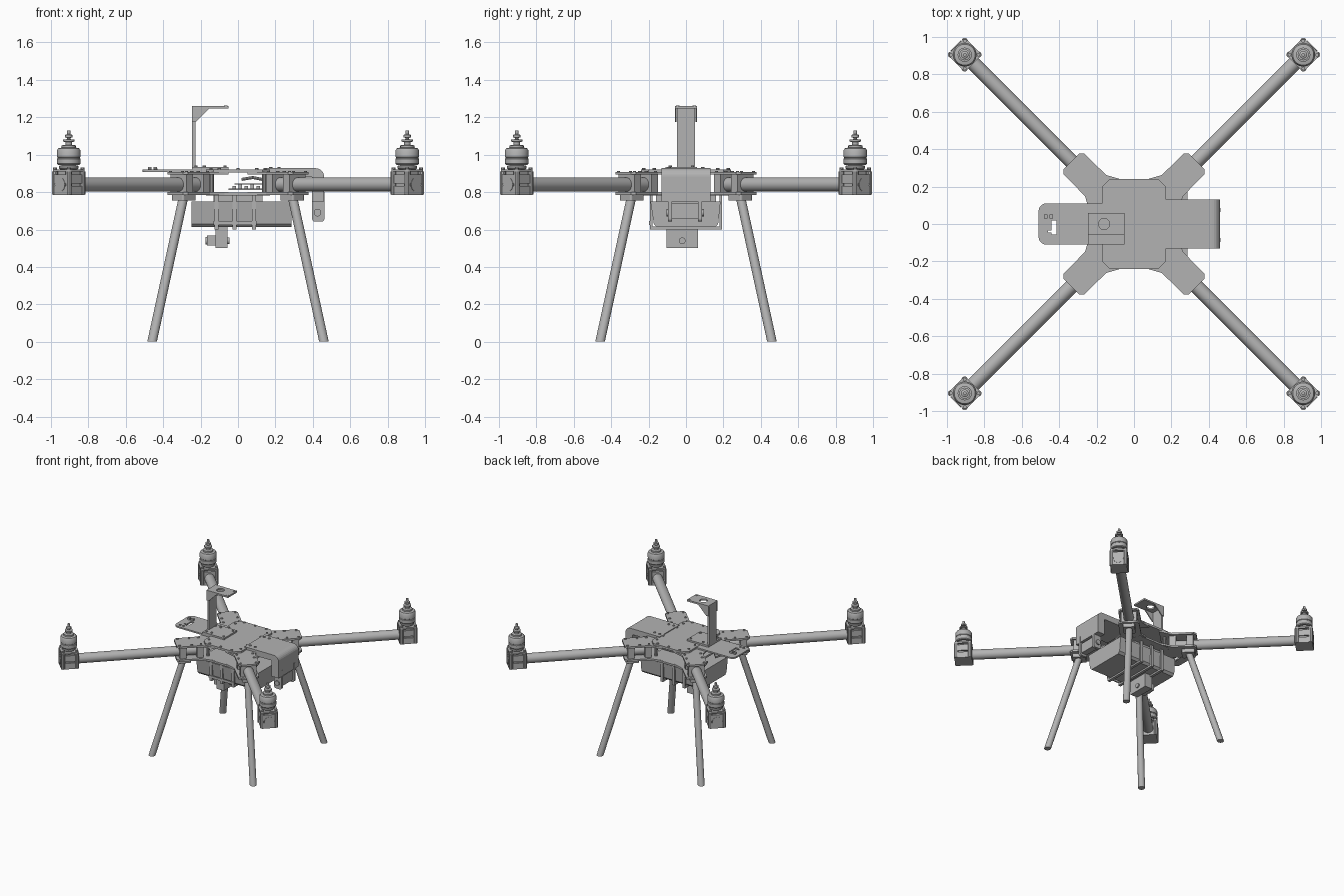
import bpy, bmesh
from math import pi, sin, cos, sqrt
from mathutils import Matrix, Vector

cube = bpy.data.objects.get("Cube")
if cube:
    bpy.data.objects.remove(cube, do_unlink=True)

grey = bpy.data.materials.new("satin_grey")
grey.use_nodes = True
grey.diffuse_color = (0.45, 0.45, 0.45, 1)
grey.node_tree.nodes["Principled BSDF"].inputs["Base Color"].default_value = (0.45, 0.45, 0.45, 1)


def finish(name, bm, smooth=False):
    bmesh.ops.recalc_face_normals(bm, faces=bm.faces)
    mesh = bpy.data.meshes.new(name)
    bm.to_mesh(mesh)
    bm.free()
    mesh.materials.append(grey)
    ob = bpy.data.objects.new(name, mesh)
    bpy.context.collection.objects.link(ob)
    if smooth:
        bpy.ops.object.select_all(action='DESELECT')
        ob.select_set(True)
        bpy.context.view_layer.objects.active = ob
        bpy.ops.object.shade_smooth_by_angle(angle=0.6)
    return ob


def box(name, x, y, z, bevel=0, axis=2, keep=lambda c: True):
    """Box from ranges; edges along one axis may be rounded."""
    bm = bmesh.new()
    size = Vector((x[1] - x[0], y[1] - y[0], z[1] - z[0]))
    mid = Vector((x[0] + x[1], y[0] + y[1], z[0] + z[1])) / 2
    bmesh.ops.create_cube(bm, size=1)
    for v in bm.verts:
        v.co = Vector(a * b for a, b in zip(v.co, size)) + mid
    if bevel:
        edges = [e for e in bm.edges
                 if abs((e.verts[0].co - e.verts[1].co).normalized()[axis]) > 0.9
                 and keep((e.verts[0].co + e.verts[1].co) / 2)]
        bmesh.ops.bevel(bm, geom=edges, offset=bevel, segments=5, profile=0.5, affect='EDGES')
    return finish(name, bm)


def prism(name, pts, lo, hi, axis=1):
    """Extrude an outline along x, y or z."""
    bm = bmesh.new()
    put = {0: lambda a, b, d: (d, a, b), 1: lambda a, b, d: (a, d, b), 2: lambda a, b, d: (a, b, d)}[axis]
    face = bm.faces.new([bm.verts.new(put(a, b, lo)) for a, b in pts])
    out = bmesh.ops.extrude_face_region(bm, geom=[face])
    shift = Vector(put(0, 0, hi - lo))
    bmesh.ops.translate(bm, vec=shift, verts=[v for v in out["geom"] if isinstance(v, bmesh.types.BMVert)])
    return finish(name, bm)


def lathe(name, profile, centre=(0, 0), n=24):
    """Turned part from (radius, z) pairs."""
    bm = bmesh.new()
    rings = [[bm.verts.new((centre[0] + r * cos(2 * pi * i / n), centre[1] + r * sin(2 * pi * i / n), z))
              for i in range(n)] for r, z in profile]
    for a, b in zip(rings, rings[1:]):
        for i in range(n):
            bm.faces.new((a[i], a[(i + 1) % n], b[(i + 1) % n], b[i]))
    bm.faces.new(rings[0])
    bm.faces.new(rings[-1])
    return finish(name, bm, True)


def rod(name, a, b, r, n=20):
    """Straight round bar between two points."""
    a, b = Vector(a), Vector(b)
    bm = bmesh.new()
    turn = (b - a).to_track_quat('Z', 'Y').to_matrix().to_4x4()
    bmesh.ops.create_cone(bm, cap_ends=True, segments=n, radius1=r, radius2=r, depth=(b - a).length,
                          matrix=Matrix.Translation((a + b) / 2) @ turn)
    return finish(name, bm, True)


def bolts(name, spots, z, r=0.009, h=0.006):
    bm = bmesh.new()
    for x, y in spots:
        bmesh.ops.create_cone(bm, cap_ends=True, segments=10, radius1=r, radius2=r, depth=h,
                              matrix=Matrix.Translation((x, y, z + h / 2)))
    return finish(name, bm)


def cut(ob, cutters):
    for c in cutters:
        c.hide_render = True
        c.hide_viewport = True
        m = ob.modifiers.new("cut", 'BOOLEAN')
        m.operation, m.solver, m.object = 'DIFFERENCE', 'EXACT', c


# One arm along +x, then repeated on the four diagonals
M = 0.905 * sqrt(2)
arm = [rod("arm_tube", (0.27, 0, 0.84), (M + 0.068, 0, 0.84), 0.038, 28)]
for name, z in (("arm_plate_upper", (0.893, 0.908)), ("arm_plate_lower", (0.785, 0.8))):
    arm.append(prism(name, [(0.2, -0.13), (0.29, -0.08), (0.455, -0.078), (0.474, -0.058),
                            (0.474, 0.058), (0.455, 0.078), (0.29, 0.08), (0.2, 0.13)], *z, axis=2))
arm.append(box("arm_clamp_outer", (0.40, 0.45), (-0.06, 0.06), (0.8, 0.893)))
arm.append(box("arm_clamp_inner", (0.27, 0.32), (-0.06, 0.06), (0.8, 0.893)))
arm.append(bolts("arm_plate_bolts", [(u, s * 0.06) for u in (0.29, 0.36, 0.45) for s in (-1, 1)], 0.908))
arm.append(box("leg_socket", (0.36, 0.46), (-0.045, 0.045), (0.755, 0.785), 0.012))

# Leg with level cut ends
bm = bmesh.new()
bmesh.ops.create_cone(bm, cap_ends=True, segments=20, radius1=0.026, radius2=0.026, depth=0.78,
                      matrix=Matrix.Translation((0, 0, 0.39)))
for v in bm.verts:
    v.co.x += 0.65 - 0.24 * v.co.z / 0.78
arm.append(finish("leg", bm, True))

# Motor mount: two clamp halves, ribs and corner screws
arm.append(box("mount_lower", (M - 0.066, M + 0.066), (-0.062, 0.062), (0.785, 0.833), 0.012))
arm.append(box("mount_upper", (M - 0.066, M + 0.066), (-0.062, 0.062), (0.847, 0.895), 0.012))
arm.append(box("mount_core", (M - 0.045, M + 0.045), (-0.05, 0.05), (0.79, 0.91)))
corners = [(M + a * 0.052, b * 0.052) for a in (-1, 1) for b in (-1, 1)]
arm.append(bolts("mount_posts", corners, 0.787, 0.017, 0.122))
arm.append(box("motor_plate", (M - 0.066, M + 0.066), (-0.066, 0.066), (0.909, 0.921), 0.02))
arm.append(bolts("mount_screws", corners, 0.921, 0.01, 0.01))
arm.append(lathe("motor_base", [(0.045, 0.921), (0.052, 0.928), (0.052, 0.94), (0.035, 0.945), (0.035, 0.956)], (M, 0)))
arm.append(lathe("motor_bell", [(0.058, 0.946), (0.063, 0.952), (0.063, 0.978), (0.059, 0.981), (0.059, 0.985),
                                (0.063, 0.988), (0.063, 1.022), (0.056, 1.034), (0.03, 1.04)], (M, 0), 32))
arm.append(lathe("propeller_shaft", [(0.038, 1.036), (0.038, 1.05), (0.018, 1.053), (0.018, 1.068), (0.03, 1.07),
                                     (0.03, 1.08), (0.01, 1.083), (0.01, 1.09), (0.02, 1.092), (0.02, 1.105),
                                     (0.009, 1.11), (0.009, 1.13)], (M, 0), 16))
for ob in arm:
    for k in range(4):
        o = ob if k == 0 else ob.copy()
        if k:
            bpy.context.collection.objects.link(o)
        o.matrix_world = Matrix.Rotation(pi / 4 + k * pi / 2, 4, 'Z')

# Central hub
outline = [(-0.17, -0.2), (-0.13, -0.24), (0.13, -0.24), (0.17, -0.2),
           (0.17, 0.2), (0.13, 0.24), (-0.13, 0.24), (-0.17, 0.2)]
prism("hub_top_plate", outline, 0.905, 0.922, axis=2)
prism("hub_bottom_plate", outline, 0.782, 0.797, axis=2)
bolts("hub_bolts", [(x, s * 0.225) for x in (-0.1, 0, 0.1) for s in (-1, 1)]
      + [(s * 0.145, y) for y in (-0.17, -0.09, 0.09, 0.17) for s in (-1, 1)], 0.922)
bolts("hub_standoffs", [(s * 0.14, t * 0.19) for s in (-1, 1) for t in (-1, 1)], 0.79, 0.012, 0.12)

# Circuit boards and wiring between the plates
box("circuit_board", (-0.05, 0.17), (-0.09, 0.09), (0.81, 0.818))
box("upper_board", (-0.02, 0.13), (-0.07, 0.07), (0.84, 0.846))
for i in range(6):
    x = -0.03 + i * 0.032
    box("board_chip", (x, x + 0.02), (-0.08, 0.08), (0.818, 0.832 + 0.012 * (i % 2)))
for s in (-1, 1):
    path = [(0.02, s * 0.05, 0.868), (0.08, s * 0.06, 0.878), (0.13, s * 0.06, 0.868), (0.16, s * 0.06, 0.83)]
    for a, b in zip(path, path[1:]):
        rod("cable", a, b, 0.008, 8)

# Side shelf with slots
shelf = box("side_shelf", (-0.51, -0.15), (-0.11, 0.11), (0.908, 0.92), 0.04, 2, lambda c: c.x < -0.4)
cut(shelf, [box("slot_cutter", (-0.44, -0.415), (-0.055, 0.02), (0.88, 0.95)),
            box("notch_cutter", (-0.46, -0.43), (-0.045, -0.035), (0.88, 0.95))])
for x in (-0.47, -0.44):
    box("shelf_connector", (x - 0.012, x + 0.008), (0.03, 0.05), (0.92, 0.935))
    bolts("shelf_screw", [(x, -0.08)], 0.92)

# Mast with head plate
box("mast_base", (-0.245, -0.05), (-0.11, 0.06), (0.92, 0.935))
bolts("mast_base_bolts", [(x, y) for x in (-0.225, -0.18, -0.07) for y in (-0.085, 0.035)], 0.935)
box("mast", (-0.245, -0.228), (-0.048, 0.048), (0.925, 1.255))
for s in (-1, 1):
    prism("mast_gusset", [(-0.245, 1.255), (-0.155, 1.255), (-0.155, 1.245), (-0.225, 1.175), (-0.245, 1.175)],
          s * 0.052, s * 0.06)
head = box("mast_head", (-0.245, -0.05), (-0.06, 0.06), (1.247, 1.26))
cut(head, [rod("head_hole_cutter", (-0.16, 0, 1.2), (-0.16, 0, 1.3), 0.03)])
bolts("mast_bolts", [(-0.065, s * 0.045) for s in (-1, 1)], 1.26, h=0.003)

# Curved cover on the opposite side
bend = [(0.415 + 0.045 * sin(t * pi / 12), 0.883 + 0.045 * cos(t * pi / 12)) for t in range(7)]
prism("cover", [(0.15, 0.928)] + bend + [(0.46, 0.75), (0.395, 0.75), (0.395, 0.88), (0.15, 0.88)], -0.13, 0.13)
bolts("cover_bolts", [(x, y) for x in (0.175, 0.22) for y in (-0.09, 0.09)], 0.928)

# Camera hung inside the cover
for y in (-0.095, 0.065):
    box("camera_cheek", (0.395, 0.463), (y, y + 0.02), (0.642, 0.8), 0.018, 1, lambda c: c.z < 0.7)
box("camera_body", (0.4, 0.45), (-0.075, 0.065), (0.66, 0.74))
rod("camera_pivot", (0.425, -0.105, 0.69), (0.425, 0.095, 0.69), 0.02)

# Battery pack with straps and tray
prism("battery", [(-0.19, 0.75), (-0.172, 0.63), (-0.155, 0.613), (0.155, 0.613), (0.172, 0.63), (0.185, 0.75)],
      -0.248, 0.285, axis=0)
box("battery_rail", (-0.13, 0.13), (-0.16, 0.16), (0.75, 0.785))
for x in (-0.125, -0.03, 0.075):
    for y in (-0.192, 0.178):
        box("strap_side", (x, x + 0.022), (y, y + 0.014), (0.6, 0.785))
    box("strap_bottom", (x, x + 0.022), (-0.192, 0.192), (0.6, 0.615))
box("strap_bar", (-0.13, 0.1), (-0.197, -0.187), (0.625, 0.645))

# Lower sensor under the battery
box("sensor_bracket", (-0.12, -0.055), (-0.105, 0.065), (0.5, 0.615))
box("sensor_body", (-0.165, -0.12), (-0.075, 0.035), (0.515, 0.568))
rod("sensor_lens", (-0.175, -0.02, 0.54), (-0.16, -0.02, 0.54), 0.02)
rod("sensor_lens_inner", (-0.06, -0.02, 0.54), (-0.045, -0.02, 0.54), 0.018)
